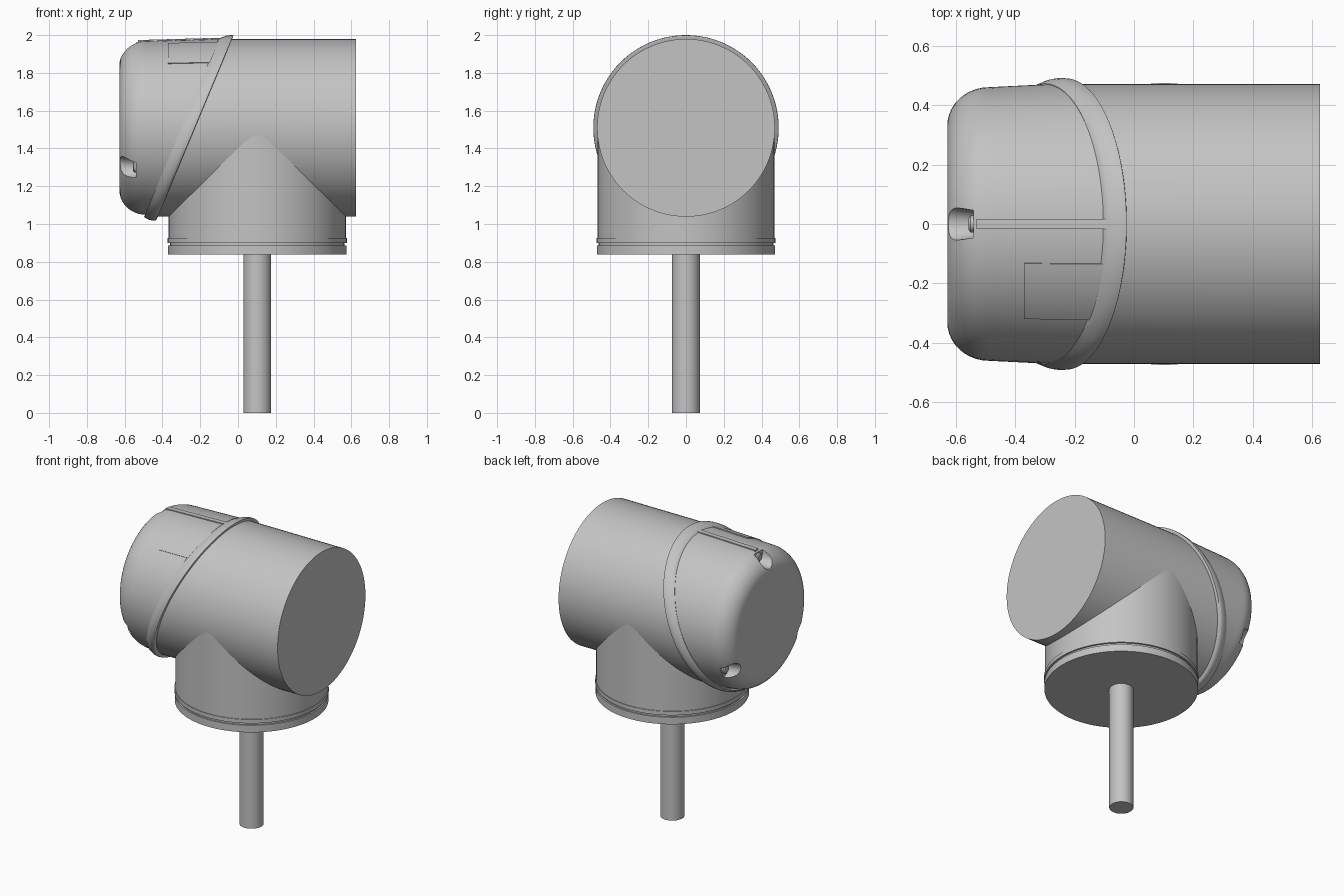
import bpy, bmesh
from math import sin, cos, pi, radians

if "Cube" in bpy.data.objects:
    bpy.data.objects.remove(bpy.data.objects["Cube"])

SEG = 96        # sides of the round parts
ZC = 1.509      # height of the horizontal axis
SLOPE = 0.418   # lean of the collar plane
NECK_X = 0.102

grey = bpy.data.materials.new("plain grey")
grey.use_nodes = True
grey.diffuse_color = (0.55, 0.55, 0.55, 1)
grey.node_tree.nodes["Principled BSDF"].inputs["Base Color"].default_value = grey.diffuse_color


def finish(bm, name):
    bmesh.ops.remove_doubles(bm, verts=bm.verts, dist=1e-5)
    bmesh.ops.recalc_face_normals(bm, faces=bm.faces)
    mesh = bpy.data.meshes.new(name)
    bm.to_mesh(mesh)
    bm.free()
    mesh.materials.append(grey)
    ob = bpy.data.objects.new(name, mesh)
    bpy.context.collection.objects.link(ob)
    return ob


def smooth(ob, angle=32):
    bpy.ops.object.select_all(action='DESELECT')
    ob.select_set(True)
    bpy.context.view_layer.objects.active = ob
    bpy.ops.object.shade_smooth_by_angle(angle=radians(angle))


def bridge(bm, rings, close):
    """Join successive rings of points with quads."""
    rows = [[bm.verts.new(p) for p in ring] for ring in rings]
    n = len(rows[0])
    pairs = list(zip(rows, rows[1:])) + ([(rows[-1], rows[0])] if close else [])
    for a, b in pairs:
        for i in range(n):
            j = (i + 1) % n
            bm.faces.new((a[i], a[j], b[j], b[i]))
    return rows


def cap_ends(bm, rows):
    bm.faces.new(rows[0])
    bm.faces.new(rows[-1])


def lying(x, r, a, lean):
    return (x + lean * SLOPE * r * cos(a), r * sin(a), ZC + r * cos(a))


def standing(z, r, a, lean):
    return (NECK_X + r * cos(a), r * sin(a), z)


def lathe(name, profile, place, hollow=False):
    """Revolve (along, radius, lean) points; hollow profiles close on themselves."""
    bm = bmesh.new()
    rings = [[place(t, r, 2 * pi * i / SEG, lean) for i in range(SEG)]
             for t, r, lean in profile]
    rows = bridge(bm, rings, hollow)
    if not hollow:
        cap_ends(bm, rows)
    return finish(bm, name)


# Horizontal barrel, with its hidden end cut along the collar plane
smooth(lathe("barrel", [(-0.235, 0.4705, 1), (0.626, 0.4705, 0)], lying))

# Domed end cap with a rounded rim
rim = [(-0.488 - 0.14 * cos(t), 0.33 + 0.13 * sin(t), 0)
       for t in (pi / 2 * i / 10 for i in range(11))]
end_cap = lathe("end_cap", rim + [(-0.25, 0.472, 1)], lying)

# Three flared screw pockets cut into the rim
for k in range(3):
    turn = 2 * pi * k / 3
    rings = []
    for x, half, centre in ((-0.70, 0.072, 0.415), (-0.54, 0.046, 0.42)):
        section = [(half * cos(t), centre - half * sin(t))
                   for t in (pi * i / 12 for i in range(13))]
        section += [(-half, 0.6), (half, 0.6)]
        rings.append([(x, u * cos(turn) + v * sin(turn),
                       ZC + v * cos(turn) - u * sin(turn)) for u, v in section])
    bm = bmesh.new()
    cap_ends(bm, bridge(bm, rings, False))
    cutter = finish(bm, "pocket_cutter")
    cutter.hide_render = True
    mod = end_cap.modifiers.new("pocket", 'BOOLEAN')
    mod.operation, mod.solver, mod.object = 'DIFFERENCE', 'EXACT', cutter
    bpy.context.view_layer.objects.active = end_cap
    bpy.ops.object.modifier_apply(modifier=mod.name)
    bpy.data.objects.remove(cutter)

    # Screw head at the bottom of the pocket
    bm = bmesh.new()
    rings = [[(x, 0.415 * sin(turn) + r * cos(a), ZC + 0.415 * cos(turn) + r * sin(a))
              for a in (2 * pi * i / 24 for i in range(24))]
             for x, r in ((-0.535, 0.028), (-0.55, 0.028), (-0.556, 0.02))]
    cap_ends(bm, bridge(bm, rings, False))
    smooth(finish(bm, "screw_head_%d" % (k + 1)))
smooth(end_cap)

# Leaning collar between cap and barrel
smooth(lathe("collar", [(-0.300, 0.460, 1), (-0.300, 0.472, 1), (-0.284, 0.480, 1),
                        (-0.264, 0.488, 1), (-0.246, 0.491, 1), (-0.230, 0.490, 1),
                        (-0.228, 0.487, 1), (-0.228, 0.460, 1)], lying, hollow=True), 50)


def raised_patch(name, a0, a1, start, height):
    """Curved plate on the cap running from start to the collar."""
    steps = 10
    bm = bmesh.new()
    rings = []
    for i in range(steps + 1):
        a = radians(a0 + (a1 - a0) * i / steps)
        end = -0.285 + SLOPE * 0.472 * cos(a)
        ring = []
        for x, lift in ((start, -0.02), (start, height), (end, height), (end, -0.02)):
            r = 0.46 + 0.012 * (x + 0.488) / 0.435 + lift
            ring.append((x, r * sin(a), ZC + r * cos(a)))
        rings.append(ring)
    cap_ends(bm, bridge(bm, rings, False))
    smooth(finish(bm, name))


raised_patch("top_rib", -2, 2, -0.53, 0.006)
raised_patch("label_panel", -43, -16.5, -0.37, 0.005)

# Neck with a grooved flange at its foot
smooth(lathe("neck", [(0.838, 0.472, 0), (0.886, 0.472, 0), (0.886, 0.462, 0),
                      (0.900, 0.462, 0), (0.900, 0.474, 0), (0.926, 0.474, 0),
                      (0.926, 0.469, 0), (1.50, 0.469, 0)], standing))

# Probe stem
smooth(lathe("stem", [(0, 0.074, 0), (0.85, 0.074, 0)], standing))
